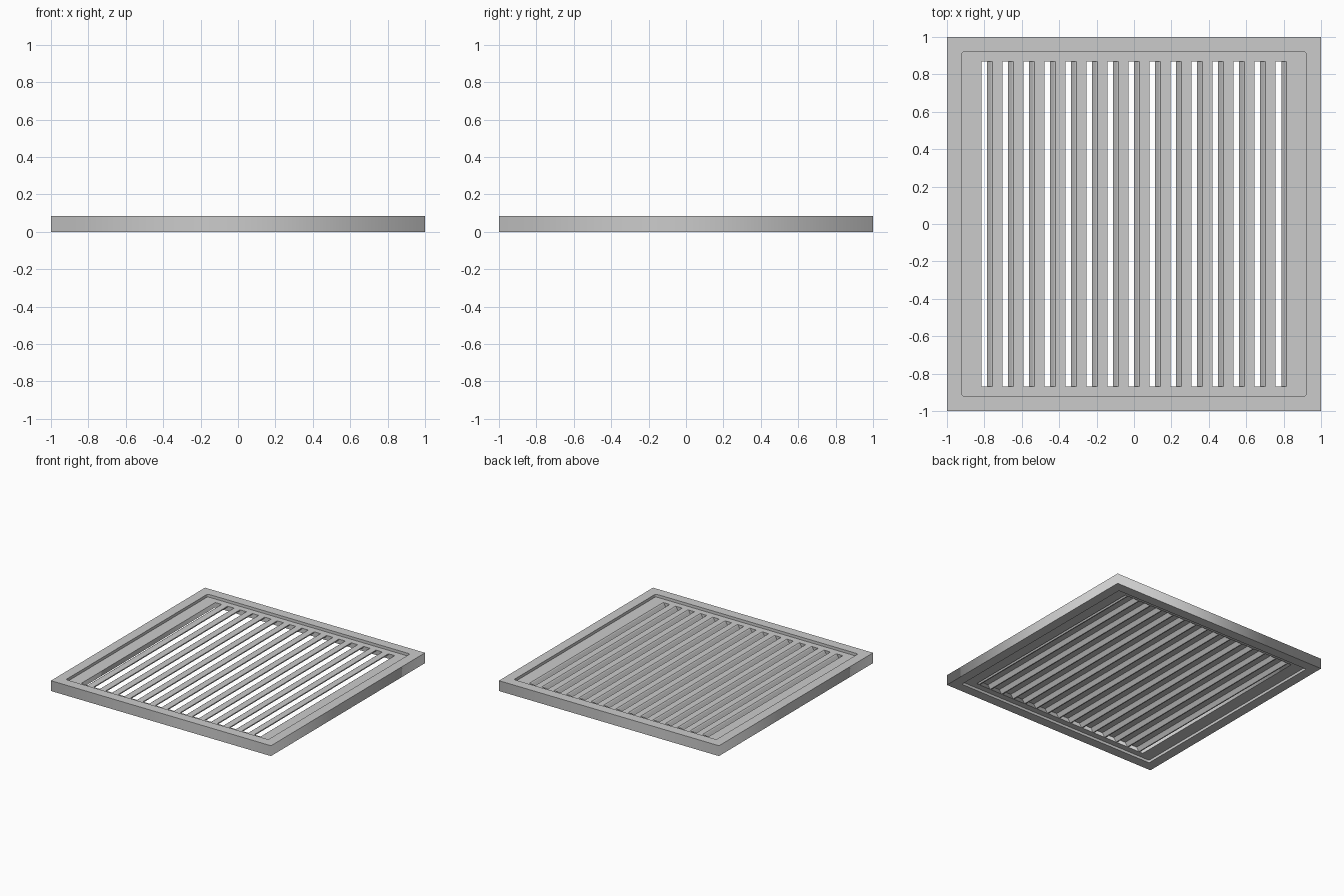
import bpy, math

if "Cube" in bpy.data.objects:
    bpy.data.objects.remove(bpy.data.objects["Cube"])

COUNT, PITCH = 15, 0.1124        # louvre slots
SLOT_W, SLOT_Y = 0.059, 0.87     # slot width, half length
TOP, BOTTOM = 0.062, 0.022       # recessed panel heights


def rounded_rect(hx, hy, r=0.0, steps=4):
    """Outline of a rectangle with optional rounded corners."""
    if r == 0:
        return [(hx, hy), (-hx, hy), (-hx, -hy), (hx, -hy)]
    pts = []
    for k, (sx, sy) in enumerate([(1, 1), (-1, 1), (-1, -1), (1, -1)]):
        for i in range(steps + 1):
            a = math.pi / 2 * (k + i / steps)
            pts.append((sx * (hx - r) + r * math.cos(a),
                        sy * (hy - r) + r * math.sin(a)))
    return pts


def ring(name, outer, inner, z0, z1):
    """Flat plate with a hole, extruded between two heights."""
    cu = bpy.data.curves.new(name, 'CURVE')
    cu.dimensions = '2D'
    cu.fill_mode = 'BOTH'
    cu.extrude = (z1 - z0) / 2
    for loop in (outer, inner):
        sp = cu.splines.new('POLY')
        sp.points.add(len(loop) - 1)
        for p, (x, y) in zip(sp.points, loop):
            p.co = (x, y, 0, 1)
        sp.use_cyclic_u = True
    ob = bpy.data.objects.new(name, cu)
    ob.location.z = (z0 + z1) / 2
    bpy.context.collection.objects.link(ob)
    bpy.ops.object.select_all(action='DESELECT')
    ob.select_set(True)
    bpy.context.view_layer.objects.active = ob
    bpy.ops.object.convert(target='MESH')
    return bpy.context.object


def louvre(name, x, flat):
    """Flat strip whose left edge rolls down into a slanted lip."""
    t = 0.009
    profile = [(flat, TOP), (0, TOP), (-0.007, TOP - 0.005),
               (-0.013, TOP - 0.014), (-0.029, BOTTOM),
               (-0.029 + t, BOTTOM), (-0.013 + t, TOP - 0.017),
               (0.002, TOP - t), (flat, TOP - t)]
    n = len(profile)
    verts = [(x + px, y, pz) for y in (-SLOT_Y, SLOT_Y) for px, pz in profile]
    faces = [(i, i + n, (i + 1) % n + n, (i + 1) % n) for i in range(n)]
    faces += [tuple(range(n)), tuple(reversed(range(n, 2 * n)))]
    me = bpy.data.meshes.new(name)
    me.from_pydata(verts, [], faces)
    ob = bpy.data.objects.new(name, me)
    bpy.context.collection.objects.link(ob)


# Outer frame
ring("outer_frame", rounded_rect(1, 1), rounded_rect(0.92, 0.92, 0.012), 0, 0.085)

# Recessed panel border around the louvres
half = PITCH * (COUNT - 1) / 2 + SLOT_W / 2
ring("panel_border", rounded_rect(0.92, 0.92, 0.012),
     rounded_rect(half, SLOT_Y), BOTTOM, TOP)

# Louvres, each starting at the right edge of its slot
for i in range(COUNT):
    right = (i - (COUNT - 1) / 2) * PITCH + SLOT_W / 2
    last = i == COUNT - 1
    louvre(f"louvre_{i + 1}", right, 0.003 if last else PITCH - SLOT_W)
